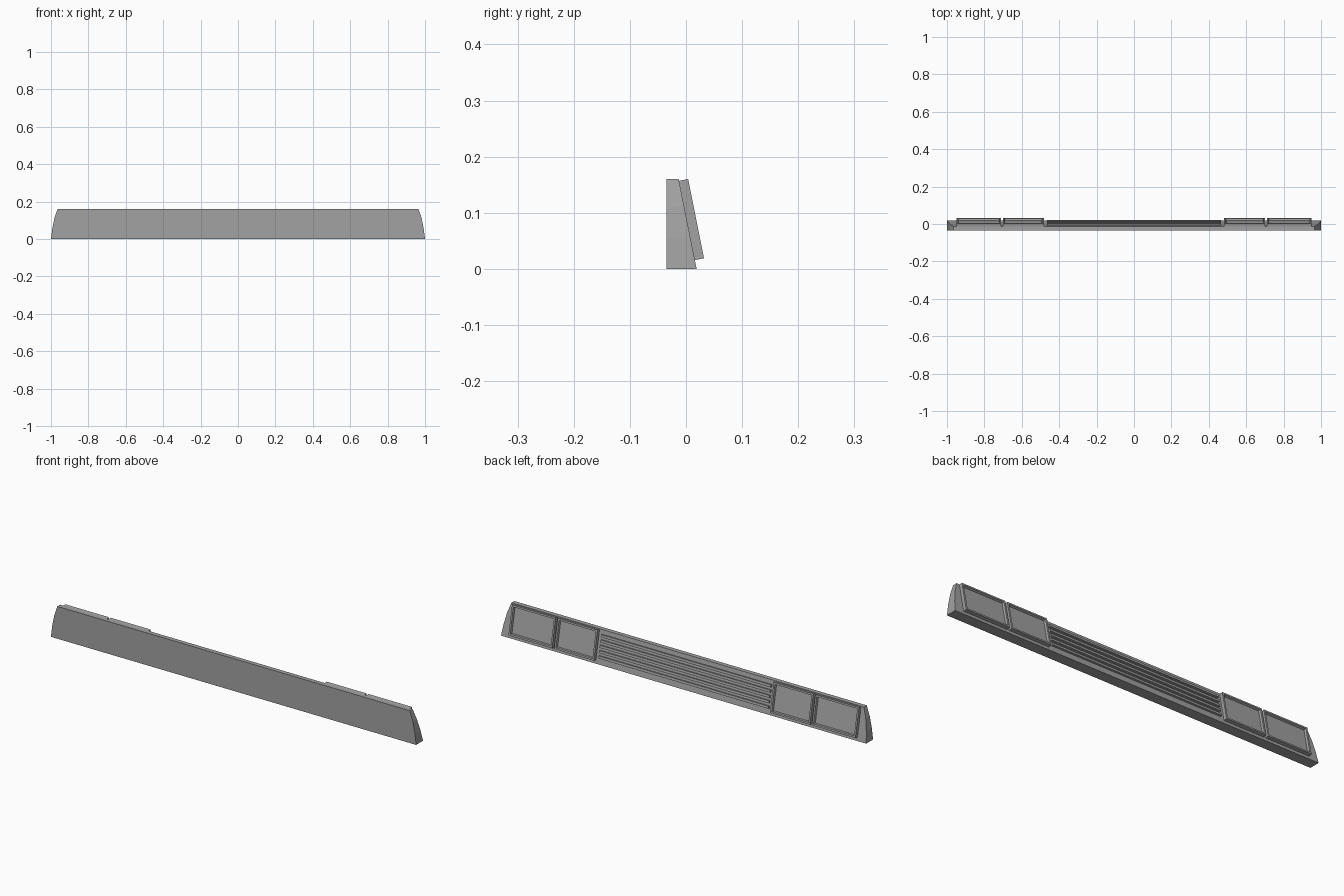
import bpy, bmesh, math
from mathutils import Matrix, Vector

if "Cube" in bpy.data.objects:
    bpy.data.objects.remove(bpy.data.objects["Cube"])

grey = bpy.data.materials.new("mid grey")
grey.diffuse_color = (0.36, 0.36, 0.36, 1)
grey.use_nodes = True
grey.node_tree.nodes["Principled BSDF"].inputs["Base Color"].default_value = grey.diffuse_color

# Sloping back plane: u runs along x, v up the slope, w outwards
ANGLE = math.atan2(0.032, 0.16)
UP = Vector((0, -math.sin(ANGLE), math.cos(ANGLE)))
OUT = Vector((0, math.cos(ANGLE), math.sin(ANGLE)))
ORIGIN = Vector((0, 0.019, 0))
SLOPE = Matrix((
    (1, UP.x, OUT.x, ORIGIN.x),
    (0, UP.y, OUT.y, ORIGIN.y),
    (0, UP.z, OUT.z, ORIGIN.z),
    (0, 0, 0, 1)))


def finish(bm, name):
    bmesh.ops.recalc_face_normals(bm, faces=bm.faces)
    mesh = bpy.data.meshes.new(name)
    bm.to_mesh(mesh)
    bm.free()
    mesh.materials.append(grey)
    obj = bpy.data.objects.new(name, mesh)
    bpy.context.collection.objects.link(obj)
    return obj


def slope_box(bm, u0, u1, v0, v1, w0, w1):
    """Add a box lying on the sloping back; return its outer face."""
    m = SLOPE @ Matrix.Translation(((u0 + u1) / 2, (v0 + v1) / 2, (w0 + w1) / 2)) \
        @ Matrix.Diagonal((u1 - u0, v1 - v0, w1 - w0, 1))
    verts = bmesh.ops.create_cube(bm, size=1, matrix=m)["verts"]
    faces = {f for v in verts for f in v.link_faces}
    bmesh.ops.recalc_face_normals(bm, faces=list(faces))
    return max(faces, key=lambda f: f.normal.dot(OUT))


# Main bar: curved-in ends, flat front, sloping back
ends = [(1.0, 0.0), (0.993, 0.055), (0.982, 0.11), (0.965, 0.16)]
outline = ends + [(-x, z) for x, z in reversed(ends)]
bm = bmesh.new()
front = [bm.verts.new((x, -0.035, z)) for x, z in outline]
back = [bm.verts.new((x, 0.019 - 0.2 * z, z)) for x, z in outline]
bm.faces.new(front)
bm.faces.new(back)
for i in range(len(outline)):
    j = (i + 1) % len(outline)
    bm.faces.new((front[i], front[j], back[j], back[i]))
finish(bm, "bar")

# Four framed panels, recessed inside a raised rim
for side, sign in (("right", 1), ("left", -1)):
    for part, a, b in (("inner", 0.482, 0.70), ("outer", 0.711, 0.95)):
        bm = bmesh.new()
        u0, u1 = sorted((sign * a, sign * b))
        face = slope_box(bm, u0, u1, 0.016, 0.160, 0.0, 0.0165)
        bmesh.ops.inset_region(bm, faces=[face], thickness=0.012)
        bmesh.ops.inset_region(bm, faces=[face], thickness=0.004, depth=-0.010)
        finish(bm, f"{side}_{part}_panel")

# Horizontal slats between the panels
bm = bmesh.new()
for i in range(5):
    v = 0.03 + i * 0.025
    slope_box(bm, -0.465, 0.465, v, v + 0.012, -0.001, 0.009)
finish(bm, "slats")
